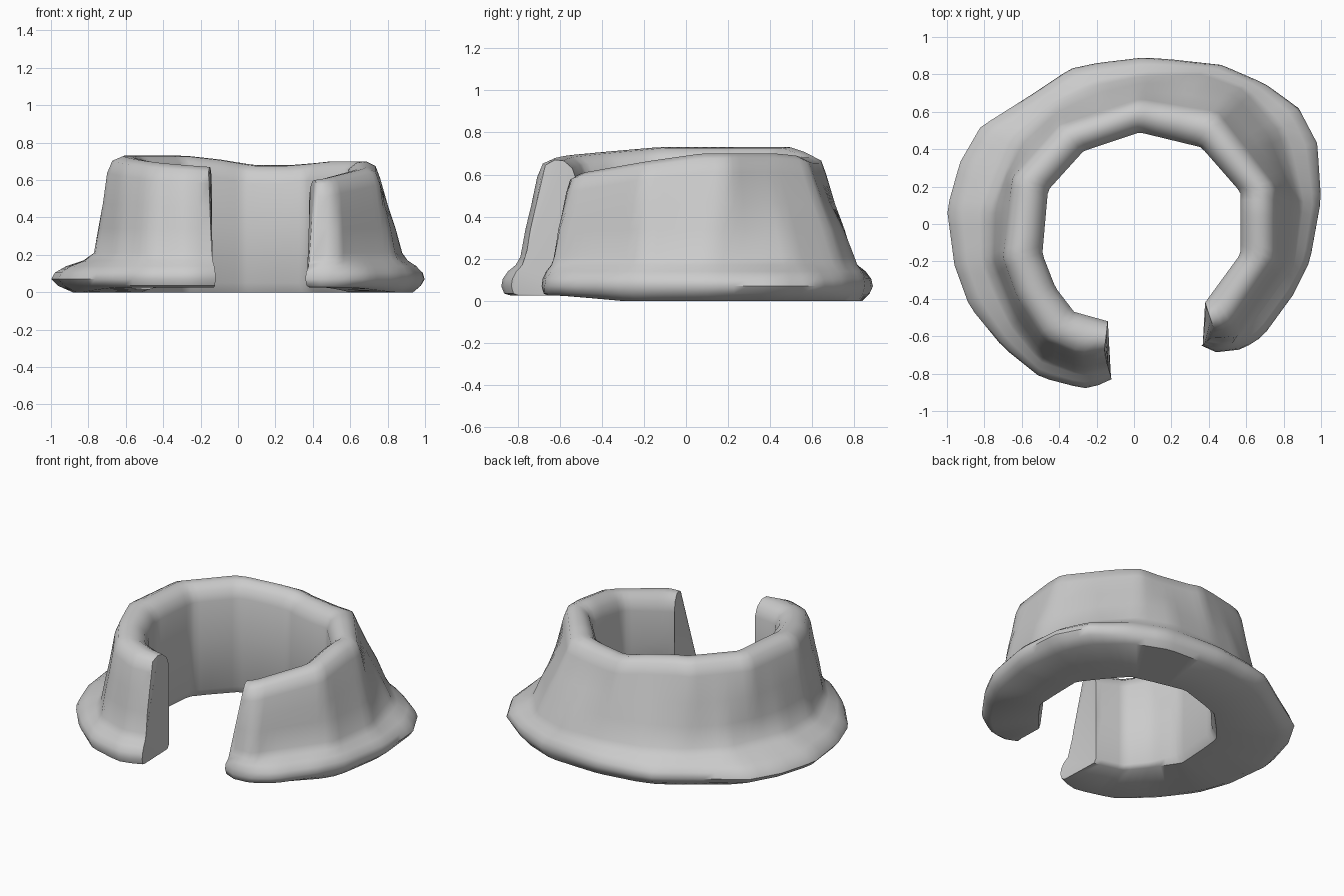
import bpy, bmesh, math
from mathutils import Vector

if "Cube" in bpy.data.objects:
    bpy.data.objects.remove(bpy.data.objects["Cube"])

N = 84                      # sections along the open ring
CENTRE = Vector((0.05, 0.0))

# Plan outlines, clockwise from the front-left end to the front-right end
INNER = [(-.14, -.52), (-.32, -.47), (-.42, -.34), (-.49, -.16), (-.46, .18), (-.27, .39),
         (.03, .49), (.36, .41), (.57, .17), (.57, -.16), (.38, -.42)]
RIM = [(-.16, -.69), (-.29, -.71), (-.48, -.62), (-.62, -.40), (-.70, -.18), (-.65, .25), (-.40, .53),
       (.03, .67), (.45, .60), (.76, .20), (.76, -.20), (.51, -.56), (.43, -.57)]
BASE = [(-.14, -.76), (-.28, -.79), (-.50, -.71), (-.64, -.52), (-.77, -.2), (-.77, .08), (-.62, .45),
        (-.40, .64), (-.2, .74), (.05, .79), (.36, .80), (.58, .72), (.77, .5), (.88, .12), (.84, -.2),
        (.53, -.63), (.41, -.62)]
FLANGE = [(-.12, -.83), (-.14, -.85), (-.27, -.88), (-.5, -.82), (-.7, -.66), (-.88, -.44), (-.96, -.22),
          (-1, .08), (-.93, .33), (-.82, .52), (-.55, .69), (-.34, .83), (-.2, .86), (.05, .89),
          (.2, .88), (.47, .85), (.7, .75), (.88, .62), (.98, .43), (1, .13), (.94, -.2),
          (.85, -.38), (.69, -.6), (.58, -.67), (.4, -.69), (.36, -.65)]
# Rim height along the ring
HEIGHT = [(0, .67), (.1, .70), (.2, .73), (.42, .73), (.48, .71), (.54, .68), (.60, .68),
          (.68, .70), (.8, .70), (.9, .65), (1, .60)]


def lookup(keys, vals, t):
    for i in range(len(keys) - 1):
        if t <= keys[i + 1] or i == len(keys) - 2:
            f = (t - keys[i]) / (keys[i + 1] - keys[i])
            return vals[i] + (vals[i + 1] - vals[i]) * f


def resample(points):
    """Sample an outline evenly by angle about the ring centre."""
    pts = [Vector(p) for p in points]
    ang = [0.0]
    for a, b in zip(pts, pts[1:]):
        ang.append(ang[-1] + abs((a - CENTRE).angle(b - CENTRE)))
    return [lookup(ang, pts, ang[-1] * i / (N - 1)) for i in range(N)]


inner, rim, base, flange = map(resample, (INNER, RIM, BASE, FLANGE))
bm = bmesh.new()
sections = []
for i in range(N):
    t = i / (N - 1)
    h = lookup([k for k, _ in HEIGHT], [v for _, v in HEIGHT], t)
    a, r, b, f = inner[i], rim[i], base[i], flange[i]
    lift = 0.025 * max(0.0, min(1.0, (-f.y - .35) / .3))    # underside rises at the front
    prof = [
        (a.lerp(f, .06), lift), (a, .05), (a, h * .5), (a, h - .10),
        (a.lerp(r, .12), h - .04), (a.lerp(r, .35), h - .005), (a.lerp(r, .6), h),
        (a.lerp(r, .87), h - .025), (r, h - .09),
        (r.lerp(b, .35), h * .45 + .15), (r.lerp(b, .7), .34), (b, .21),
        (b.lerp(f, .25), .17), (b.lerp(f, .65), .14), (b.lerp(f, .92), .105),
        (f, .07), (b.lerp(f, .85), .035), (b.lerp(f, .5), lift),
    ]
    sections.append([bm.verts.new((p.x, p.y, z)) for p, z in prof])

# Skin between sections, then close both ends
m = len(sections[0])
for s, q in zip(sections, sections[1:]):
    for j in range(m):
        k = (j + 1) % m
        bm.faces.new((s[j], s[k], q[k], q[j]))
caps = [bm.faces.new(sections[0]), bm.faces.new(sections[-1])]
bmesh.ops.triangulate(bm, faces=caps)
bmesh.ops.recalc_face_normals(bm, faces=bm.faces)

mesh = bpy.data.meshes.new("open_flanged_ring")
bm.to_mesh(mesh)
bm.free()
ring = bpy.data.objects.new("open_flanged_ring", mesh)
bpy.context.collection.objects.link(ring)

grey = bpy.data.materials.new("plain_grey")
grey.diffuse_color = (.6, .6, .6, 1)
grey.use_nodes = True
grey.node_tree.nodes["Principled BSDF"].inputs["Base Color"].default_value = grey.diffuse_color
mesh.materials.append(grey)

bpy.context.view_layer.objects.active = ring
ring.select_set(True)
bpy.ops.object.shade_smooth_by_angle(angle=math.radians(50))
